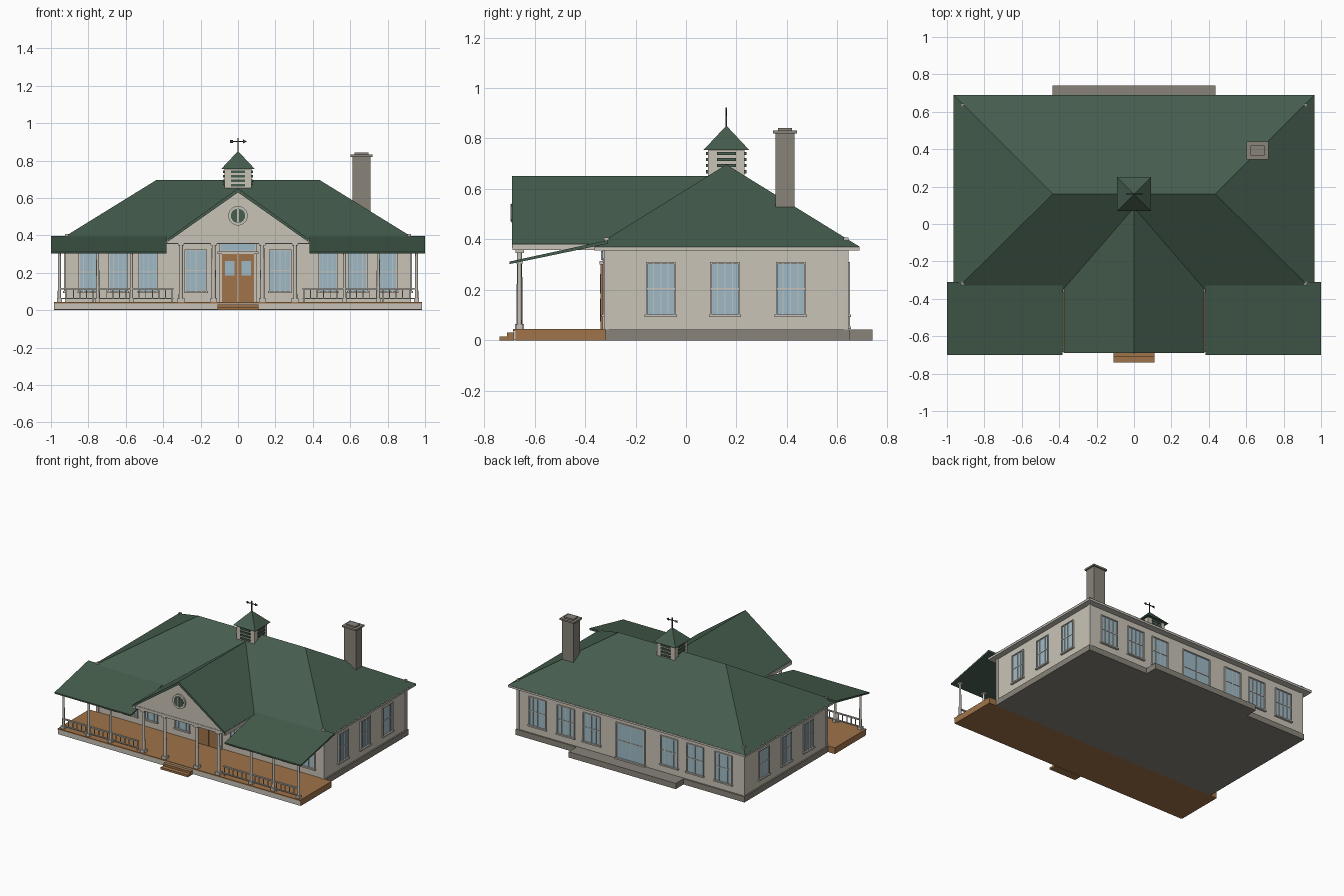
import bpy, bmesh
from math import pi
from mathutils import Matrix, Vector

cube = bpy.data.objects.get("Cube")
if cube:
    bpy.data.objects.remove(cube)


def material(name, rgb):
    m = bpy.data.materials.new(name)
    m.use_nodes = True
    m.diffuse_color = (*rgb, 1)
    m.node_tree.nodes["Principled BSDF"].inputs["Base Color"].default_value = (*rgb, 1)
    return m


GREEN = material("roof green", (.06, .11, .075))
CREAM = material("wall cream", (.59, .55, .47))
TRIM = material("trim cream", (.57, .54, .48))
WOOD = material("warm wood", (.35, .175, .067))
GLASS = material("window glass", (.34, .49, .57))
STONE = material("grey stone", (.25, .23, .195))
IRON = material("dark iron", (.04, .045, .045))


def finish(name, bm, mats):
    bmesh.ops.recalc_face_normals(bm, faces=bm.faces)
    me = bpy.data.meshes.new(name)
    bm.to_mesh(me)
    bm.free()
    for m in mats:
        me.materials.append(m)
    ob = bpy.data.objects.new(name, me)
    bpy.context.collection.objects.link(ob)
    return ob


def boxes(name, specs, mats, M=Matrix()):
    """Boxes given as x0, x1, y0, y1, z0, z1 and an optional material slot."""
    bm = bmesh.new()
    for s in specs:
        lo, hi = Vector(s[0:6:2]), Vector(s[1:6:2])
        r = bmesh.ops.create_cube(bm, size=1, matrix=M @ Matrix.Translation((lo + hi) / 2)
                                  @ Matrix.Diagonal((*(hi - lo), 1)))
        for f in {f for v in r["verts"] for f in v.link_faces}:
            f.material_index = s[6] if len(s) > 6 else 0
    return finish(name, bm, mats)


def prism(name, pts, a, b, axis, mat):
    """Extrude a profile from a to b along X (y, z points) or Y (x, z points)."""
    bm = bmesh.new()
    ends = [[bm.verts.new((t, p, z) if axis == "X" else (p, t, z)) for p, z in pts] for t in (a, b)]
    bm.faces.new(ends[0])
    bm.faces.new(ends[1])
    for i in range(len(pts)):
        j = (i + 1) % len(pts)
        bm.faces.new((ends[0][i], ends[0][j], ends[1][j], ends[1][i]))
    return finish(name, bm, [mat])


def cylinder(name, r1, r2, depth, loc, mat, n=16, rot=Matrix()):
    bm = bmesh.new()
    bmesh.ops.create_cone(bm, cap_ends=True, segments=n, radius1=r1, radius2=r2, depth=depth,
                          matrix=Matrix.Translation(loc) @ rot)
    return finish(name, bm, [mat])


# House body, foundation, patio
boxes("walls", [(-.92, .92, -.32, .64, .04, .37)], [CREAM])
boxes("foundation", [(-.93, .93, -.32, .65, 0, .042)], [STONE])
boxes("back_patio", [(-.435, .435, .64, .74, 0, .042)], [STONE])
for sx in (-1, 1):
    for y, d in ((-.325, 1), (.645, -1)):
        xs = sorted((sx * .925, sx * .905))
        xl = sorted((sx * .925, sx * .918))
        boxes("corner_board", [(*xs, *sorted((y, y + d * .007)), .042, .408),
                               (*xl, *sorted((y, y + d * .02)), .042, .408)], [TRIM])

# Main hip roof and its eave board
boxes("eave_board", [(-.963, .963, -.362, .688, .355, .372)], [TRIM])
bm = bmesh.new()
eave = [bm.verts.new((x, y, .37)) for x, y in ((-.965, -.365), (.965, -.365), (.965, .69), (-.965, .69))]
left, right = [bm.verts.new((x, .16, .697)) for x in (-.435, .435)]
for f in (eave, (eave[0], eave[1], right, left), (eave[1], eave[2], right),
          (eave[2], eave[3], left, right), (eave[3], eave[0], left)):
    bm.faces.new(f)
finish("main_roof", bm, [GREEN])

# Entrance gable
prism("gable_roof", [(0, .652), (.375, .382), (.375, .366), (0, .63), (-.375, .366), (-.375, .382)],
      -.69, .09, "Y", GREEN)
prism("pediment", [(0, .632), (.362, .376), (-.362, .376)], -.677, -.3, "Y", CREAM)
boxes("gable_ceiling", [(-.36, .36, -.68, -.32, .357, .378)], [TRIM])
for sx in (-1, 1):
    boxes("gable_fascia", [(*sorted((sx * .355, sx * .38)), -.688, -.315, .357, .38)], [TRIM])
    # Porch shed roofs
    prism("porch_roof", [(-.7, .302), (-.7, .312), (-.31, .397), (-.31, .383)],
          sx * .381, sx, "X", GREEN)

# Round gable window
facing = Matrix.Rotation(pi / 2, 4, "X")
cylinder("round_window_frame", .052, .052, .016, (0, -.68, .505), TRIM, 24, facing)
cylinder("round_window_pane", .038, .038, .02, (0, -.681, .505), GREEN, 24, facing)
boxes("round_window_bar", [(-.005, .005, -.695, -.69, .47, .54)], [TRIM])

# Porch deck and steps
boxes("porch_deck", [(-.985, .985, -.675, -.32, 0, .045), (-.985, .985, -.685, -.67, .037, .045)], [WOOD])
boxes("deck_fascia", [(-.985, .985, -.684, -.674, .003, .037)], [TRIM])
boxes("front_steps", [(-.11, .11, -.74, -.68, 0, .015), (-.11, .11, -.71, -.68, 0, .03)], [WOOD])


def column(x, r, top):
    y = -.66
    boxes("column_blocks", [(x - r * 1.5, x + r * 1.5, y - r * 1.5, y + r * 1.5, .045, .065),
                            (x - r * 1.4, x + r * 1.4, y - r * 1.4, y + r * 1.4, top - .012, top)], [TRIM])
    ob = cylinder("column", r, r * .85, top - .05, (x, y, (top + .05) / 2), TRIM)
    for p in ob.data.polygons:
        p.use_smooth = len(p.vertices) == 4
    return ob


# Columns and railings
for sx in (-1, 1):
    for x in (.955, .75, .57):
        column(sx * x, .009, .314)
    for x in (.305, .13):
        column(sx * x, .012, .358)
    rail = [(.345, .95, -.666, -.654, .11, .118), (.345, .95, -.664, -.656, .06, .066)]
    rail += [(.35 + i * .0352, .355 + i * .0352, -.663, -.657, .045 if i % 6 == 0 else .062, .112)
             for i in range(18)]
    boxes("railing", [(*sorted((sx * s[0], sx * s[1])), *s[2:]) for s in rail], [TRIM])


def window(name, M, w, z0, z1, cols=4):
    """Framed pane facing local -y, with glazing bars and a sill."""
    h, t = w / 2, .007
    s = [(-h, h, -.004, .005, z0, z1, 1)]
    s += [(-h, -h + t, -.01, .005, z0, z1), (h - t, h, -.01, .005, z0, z1),
          (-h, h, -.01, .005, z1 - t, z1), (-h - .005, h + .005, -.015, .005, z0 - .008, z0 + .002)]
    s += [(-h + w * i / cols - .002, -h + w * i / cols + .002, -.007, .005, z0, z1) for i in range(1, cols)]
    mid = (z0 + z1) / 2
    s.append((-h, h, -.007, .005, mid - .003, mid + .003))
    boxes(name, s, [TRIM, GLASS], M)


def on_wall(x, y, turn):
    return Matrix.Translation((x, y, 0)) @ Matrix.Rotation(turn, 4, "Z")


# Windows on every side
for sx in (-1, 1):
    for x in (.8, .64, .48):
        window("front_window", on_wall(sx * x, -.32, 0), .105, .1, .31)
    window("entry_window", on_wall(sx * .225, -.32, 0), .12, .1, .325)
    for x in (.755, .525, .315):
        window("back_window", on_wall(sx * x, .64, pi), .14, .1, .31)
    for y in (-.1, .155, .415):
        window("side_window", on_wall(sx * .92, y, sx * pi / 2), .118, .1, .31)
window("patio_door", on_wall(0, .64, pi), .235, .052, .31, 2)

# Double front door with glazed lights and transom
door = [(-.1, .1, -.332, -.31, .045, .36, 2), (-.092, .092, -.336, -.31, .318, .353, 1),
        (-.11, .11, -.343, -.31, .3, .314, 2)]
for x in (-.044, .044):
    door += [(x - .041, x + .041, -.338, -.31, .045, .3, 0),
             (x - .026, x + .026, -.341, -.31, .185, .262, 1),
             (x - .026, x + .026, -.341, -.31, .075, .165, 0)]
boxes("front_door", door, [WOOD, GLASS, TRIM])

# Chimney
boxes("chimney", [(.612, .708, .355, .43, .4, .825), (.602, .718, .345, .44, .82, .832),
                  (.622, .698, .365, .42, .83, .842)], [STONE])

# Cupola with louvres on four sides
boxes("cupola_body", [(-.072, .072, .088, .232, .6, .757)], [CREAM])
for k in range(4):
    M = Matrix.Translation((0, .16, 0)) @ Matrix.Rotation(k * pi / 2, 4, "Z")
    boxes("cupola_louvres", [(-.038, .038, -.08, -.07, z, z + .013) for z in (.662, .686, .71, .734)],
          [GREEN], M)
cylinder("cupola_roof", .09 * 2 ** .5, 0, .096, (0, .16, .803), GREEN, 4, Matrix.Rotation(pi / 4, 4, "Z"))

# Weathervane
boxes("weathervane", [(-.003, .003, .157, .163, .84, .922), (-.042, .035, .158, .162, .9, .905),
                      (-.042, -.026, .159, .161, .895, .91)], [IRON])
prism("weathervane_tip", [(.028, .892), (.048, .9025), (.028, .913)], .158, .162, "Y", IRON)
